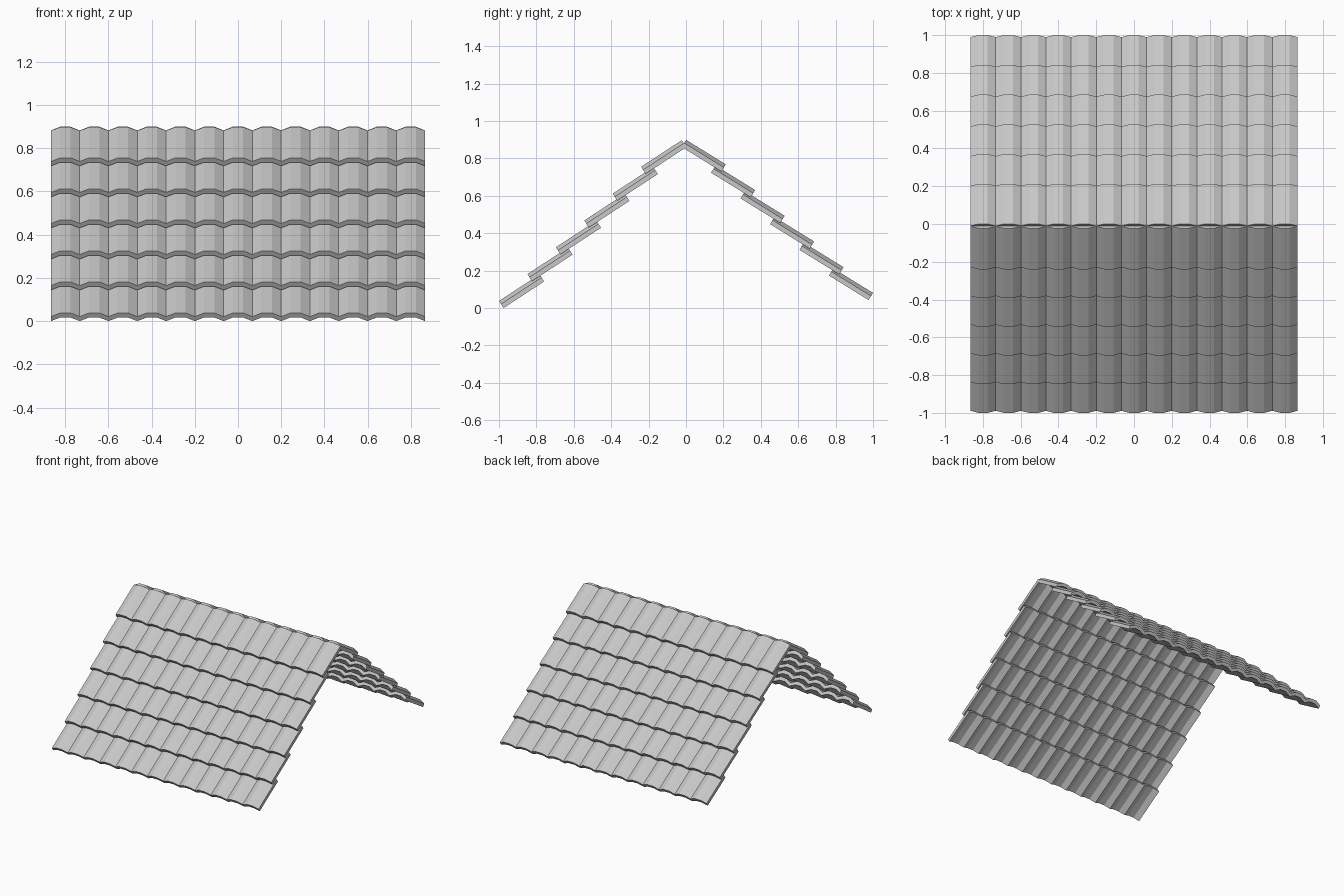
import bpy
import bmesh
from mathutils import Vector

if "Cube" in bpy.data.objects:
    bpy.data.objects.remove(bpy.data.objects["Cube"])

TILES, ROWS = 13, 6
WIDTH = 1.73
PITCH = WIDTH / TILES
WAVE, THICK = 0.020, 0.025      # crest height and tile thickness

clay = bpy.data.materials.new("light grey tile")
clay.diffuse_color = (0.58, 0.58, 0.58, 1)
clay.use_nodes = True
clay.node_tree.nodes["Principled BSDF"].inputs["Base Color"].default_value = clay.diffuse_color


def wave_profile():
    """Points (x, height) across one row: flat crests with V valleys; crest height is 0."""
    pts = []
    for i in range(TILES):
        x = -WIDTH / 2 + i * PITCH
        pts += [(x, -WAVE), (x + 0.32 * PITCH, 0), (x + 0.68 * PITCH, 0)]
    return pts + [(WIDTH / 2, -WAVE)]


def roof_slope(name, eave, run, step):
    """Rows of tiles. eave = crest point of lowest edge, run = one tile up the
    slope, step = offset to the next row; all are (y, z) pairs."""
    eave, run = Vector((0, *eave)), Vector((0, *run))
    normal = Vector((0, -run.z, run.y)).normalized()
    if normal.z < 0:
        normal.negate()
    bm = bmesh.new()
    rings = []
    for x, h in wave_profile():
        top = eave + normal * h + Vector((x, 0, 0))
        low = top - normal * THICK
        rings.append([bm.verts.new(p) for p in (top, top + run, low + run, low)])
    for a, b in zip(rings, rings[1:]):
        for k in range(4):
            n = (k + 1) % 4
            bm.faces.new((a[k], a[n], b[n], b[k]))
    bm.faces.new(rings[0])
    bm.faces.new(rings[-1])
    bmesh.ops.recalc_face_normals(bm, faces=bm.faces)
    mesh = bpy.data.meshes.new(name)
    bm.to_mesh(mesh)
    bm.free()
    mesh.materials.append(clay)
    ob = bpy.data.objects.new(name, mesh)
    bpy.context.collection.objects.link(ob)
    # overlapping rows up the slope
    arr = ob.modifiers.new("rows", 'ARRAY')
    arr.count = ROWS
    arr.use_relative_offset = False
    arr.use_constant_offset = True
    arr.constant_offset_displace = (0, *step)
    return ob


# the two slopes are slightly different in pitch
roof_slope("front_roof_tiles", (-1.0, 0.038), (0.217, 0.142), (0.152, 0.1435))
roof_slope("back_roof_tiles", (1.0, 0.081), (-0.212, -0.131 * -1), (-0.1575, 0.1375))
